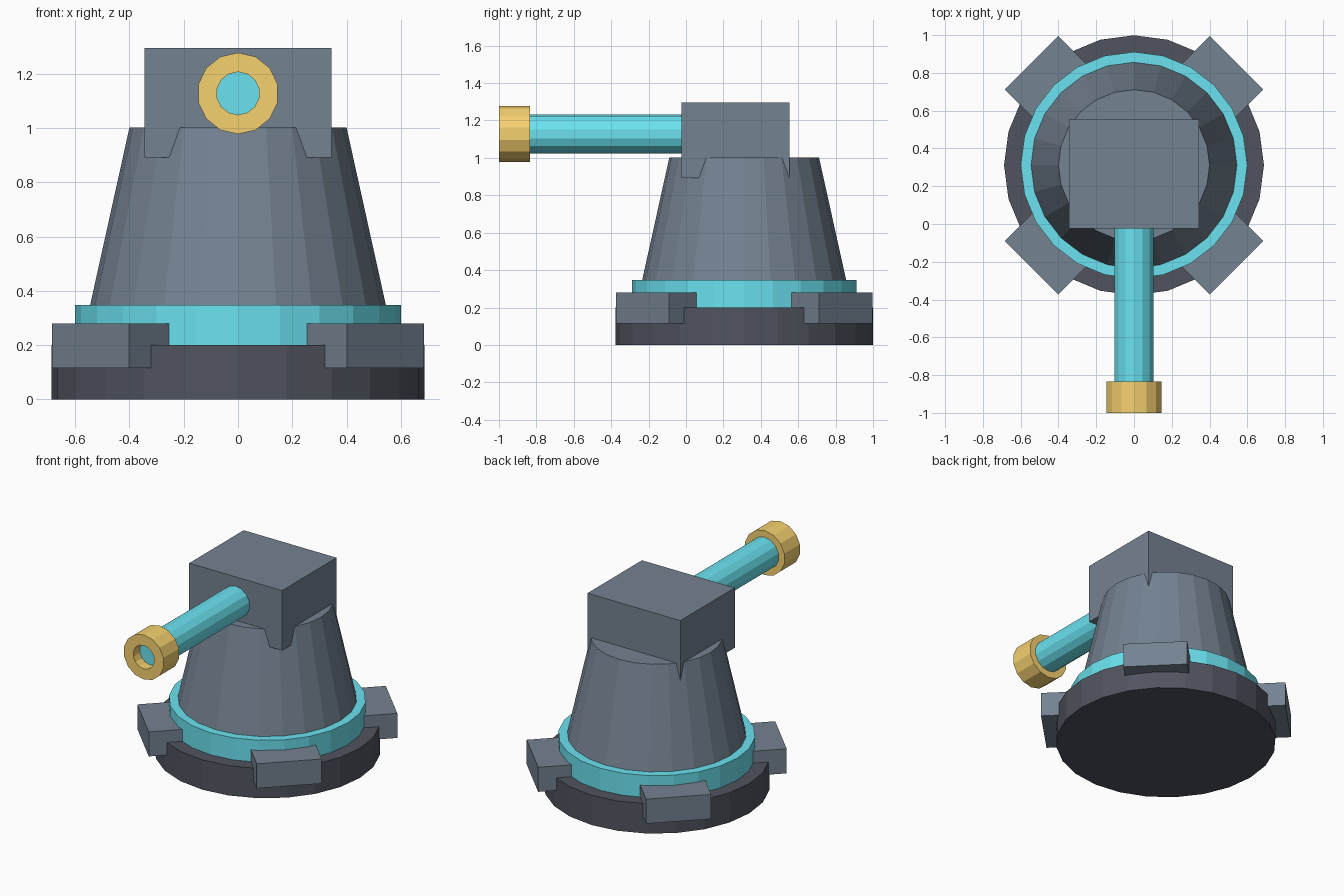
import bpy, bmesh, math
from mathutils import Matrix, Vector

if "Cube" in bpy.data.objects:
    bpy.data.objects.remove(bpy.data.objects["Cube"])

CY = 0.311  # y of the turret axis
SIDES = 24


def material(name, rgb):
    m = bpy.data.materials.new(name)
    m.diffuse_color = (*rgb, 1)
    m.use_nodes = True
    m.node_tree.nodes["Principled BSDF"].inputs["Base Color"].default_value = m.diffuse_color
    return m


DARK = material("dark_metal", (0.082, 0.087, 0.114))
GREY = material("grey_metal", (0.175, 0.223, 0.283))
CYAN = material("cyan", (0.145, 0.76, 0.87))
GOLD = material("gold", (0.92, 0.64, 0.16))


def finish(name, bm, mat):
    bmesh.ops.recalc_face_normals(bm, faces=bm.faces)
    me = bpy.data.meshes.new(name)
    bm.to_mesh(me)
    bm.free()
    me.materials.append(mat)
    ob = bpy.data.objects.new(name, me)
    bpy.context.collection.objects.link(ob)
    return ob


def lathe(name, profile, sides, matrix, mat, closed=False):
    """Revolve (radius, height) points; cap the ends or close the loop."""
    bm = bmesh.new()
    rings = []
    for r, h in profile:
        angles = [2 * math.pi * i / sides for i in range(sides)]
        rings.append([bm.verts.new(matrix @ Vector((r * math.sin(a), r * math.cos(a), h)))
                      for a in angles])
    pairs = list(zip(rings, rings[1:]))
    if closed:
        pairs.append((rings[-1], rings[0]))
    else:
        bm.faces.new(rings[0])
        bm.faces.new(rings[-1])
    for a, b in pairs:
        for i in range(sides):
            j = (i + 1) % sides
            bm.faces.new((a[i], a[j], b[j], b[i]))
    return finish(name, bm, mat)


def box(name, lo, hi, mat, matrix=Matrix()):
    lo, hi = Vector(lo), Vector(hi)
    bm = bmesh.new()
    bmesh.ops.create_cube(bm, size=1, matrix=matrix @ Matrix.Translation((lo + hi) / 2)
                          @ Matrix.Diagonal((*(hi - lo), 1)))
    return finish(name, bm, mat)


# Round stack: base, glowing ring, tapered body
axis = Matrix.Translation((0, CY, 0))
lathe("base", [(0.688, 0), (0.688, 0.2)], SIDES, axis, DARK)
lathe("ring", [(0.6, 0.2), (0.6, 0.348)], SIDES, axis, CYAN)
lathe("body", [(0.545, 0.348), (0.4, 1.003)], SIDES, axis, GREY)

# Four diagonal foot blocks
for k in range(4):
    turn = axis @ Matrix.Rotation(math.radians(45 + 90 * k), 4, 'Z')
    box(f"foot_{k + 1}", (0.48, -0.201, 0.115), (0.768, 0.201, 0.28), GREY, turn)

# Head block
box("head", (-0.345, -0.025, 0.892), (0.345, 0.553, 1.295), GREY)

# Barrel and hollow muzzle, pointing to -y
aim = Matrix.Translation((0, 0, 1.128)) @ Matrix.Rotation(math.radians(90), 4, 'X')
lathe("barrel", [(0.105, -0.02), (0.105, 0.93)], 14, aim, CYAN)
lathe("muzzle", [(0.15, 0.835), (0.15, 1.0), (0.079, 1.0), (0.079, 0.835)],
      14, aim, GOLD, closed=True)
